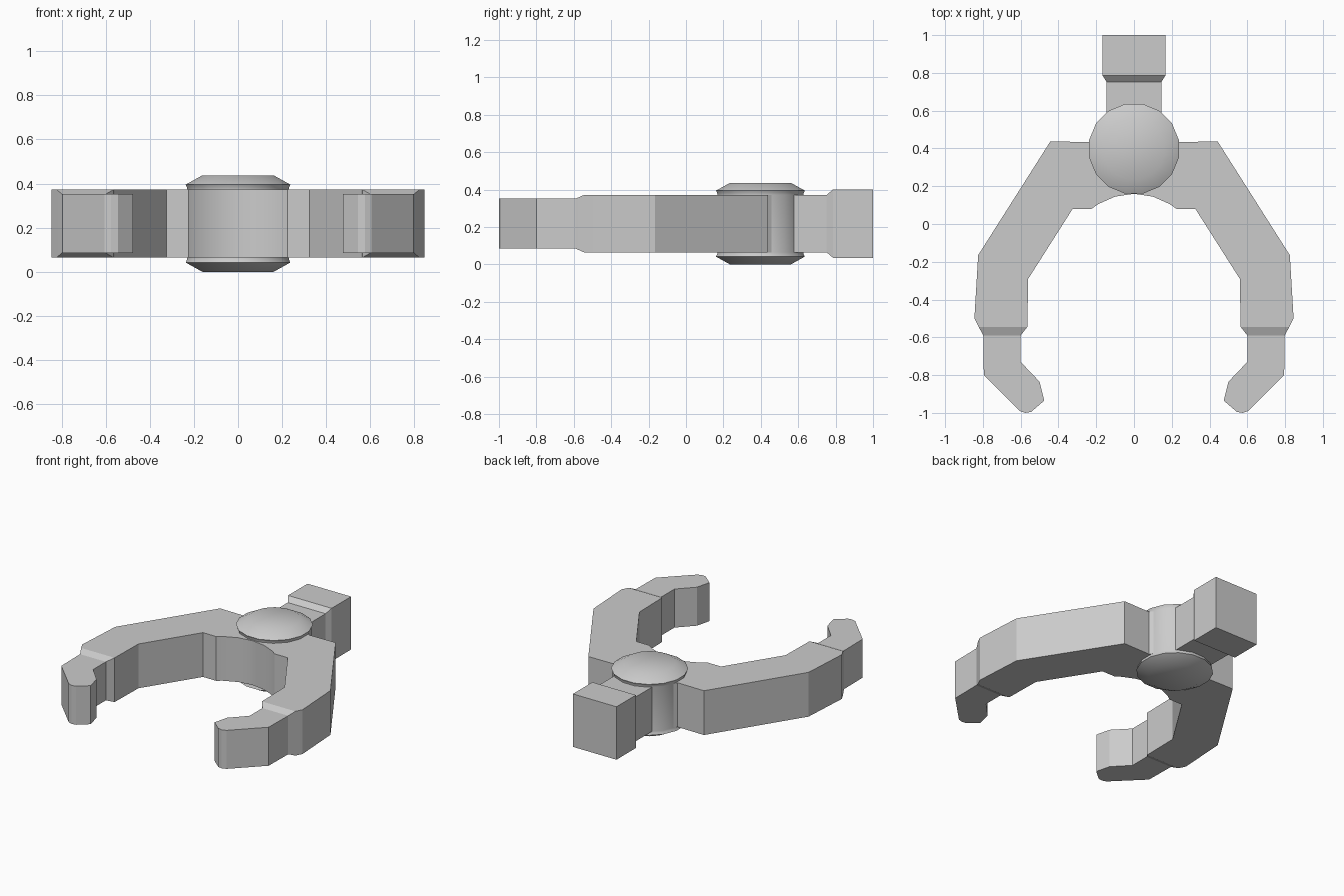
import bpy, bmesh, math

if "Cube" in bpy.data.objects:
    bpy.data.objects.remove(bpy.data.objects["Cube"])

Z_LOW, Z_HIGH = 0.065, 0.372      # thickness of the arms
F_LOW, F_HIGH = 0.085, 0.352      # thinner finger tips


def finish(bm, name, angle=30):
    bmesh.ops.recalc_face_normals(bm, faces=bm.faces)
    mesh = bpy.data.meshes.new(name)
    bm.to_mesh(mesh)
    bm.free()
    obj = bpy.data.objects.new(name, mesh)
    bpy.context.collection.objects.link(obj)
    bpy.ops.object.select_all(action='DESELECT')
    obj.select_set(True)
    bpy.context.view_layer.objects.active = obj
    bpy.ops.object.shade_smooth_by_angle(angle=math.radians(angle))
    return obj


def loft(name, rings):
    bm = bmesh.new()
    loops = [[bm.verts.new(p) for p in ring] for ring in rings]
    n = len(loops[0])
    for a, b in zip(loops, loops[1:]):
        for i in range(n):
            j = (i + 1) % n
            bm.faces.new((a[i], a[j], b[j], b[i]))
    bm.faces.new(loops[0])
    bm.faces.new(loops[-1])
    return finish(bm, name)


def circle(r, z, n=16, cy=0.398):
    return [(r * math.cos((i + 0.5) * math.tau / n),
             cy + r * math.sin((i + 0.5) * math.tau / n), z) for i in range(n)]


def rect(y, hx, z0, z1):
    return [(-hx, y, z0), (hx, y, z0), (hx, y, z1), (-hx, y, z1)]


# Claw arms: one outline in plan, thickened and mirrored
upper = [(0, 0.46), (0.222, 0.46), (0.24, 0.434), (0.443, 0.437), (0.825, -0.165),
         (0.845, -0.50), (0.822, -0.545), (0.565, -0.545), (0.56, -0.29),
         (0.325, 0.08), (0.225, 0.08), (0.19, 0.105), (0.10, 0.145), (0, 0.16)]
step = [(0.822, -0.545), (0.798, -0.59), (0.60, -0.59), (0.565, -0.545)]
finger = [(0.798, -0.59), (0.795, -0.80), (0.605, -0.99), (0.575, -1.0), (0.545, -0.995),
          (0.475, -0.935), (0.50, -0.835), (0.60, -0.73), (0.60, -0.59)]

bm = bmesh.new()
shared = {}
for outline in (upper, step, finger):
    for p in outline:
        if p not in shared:
            shared[p] = bm.verts.new((p[0], p[1], 0))
    bm.faces.new([shared[p] for p in outline])
new = bmesh.ops.extrude_face_region(bm, geom=bm.faces[:])["geom"]
top = {v for v in new if isinstance(v, bmesh.types.BMVert)}
for v in bm.verts:
    low, high = (F_LOW, F_HIGH) if v.co.y < -0.58 else (Z_LOW, Z_HIGH)
    v.co.z = high if v in top else low
bmesh.ops.recalc_face_normals(bm, faces=bm.faces)
bmesh.ops.delete(bm, geom=[f for f in bm.faces if all(abs(v.co.x) < 1e-5 for v in f.verts)],
                 context='FACES_ONLY')
arms = finish(bm, "claw_arms", 20)
arms.modifiers.new("Mirror", 'MIRROR')

# Pivot hub with bevelled caps above and below
profile = [(0.165, 0), (0.242, 0.042), (0.236, 0.054), (0.234, 0.065)]
loft("pivot_hub", [circle(r, z) for r, z in profile]
     + [circle(r, 0.437 - z) for r, z in reversed(profile)])

# Square mounting block behind the hub
loft("rear_mount", [rect(0.45, 0.145, Z_LOW, Z_HIGH), rect(0.752, 0.145, Z_LOW, Z_HIGH),
                    rect(0.787, 0.167, 0.035, 0.402), rect(1.0, 0.167, 0.035, 0.402)])
